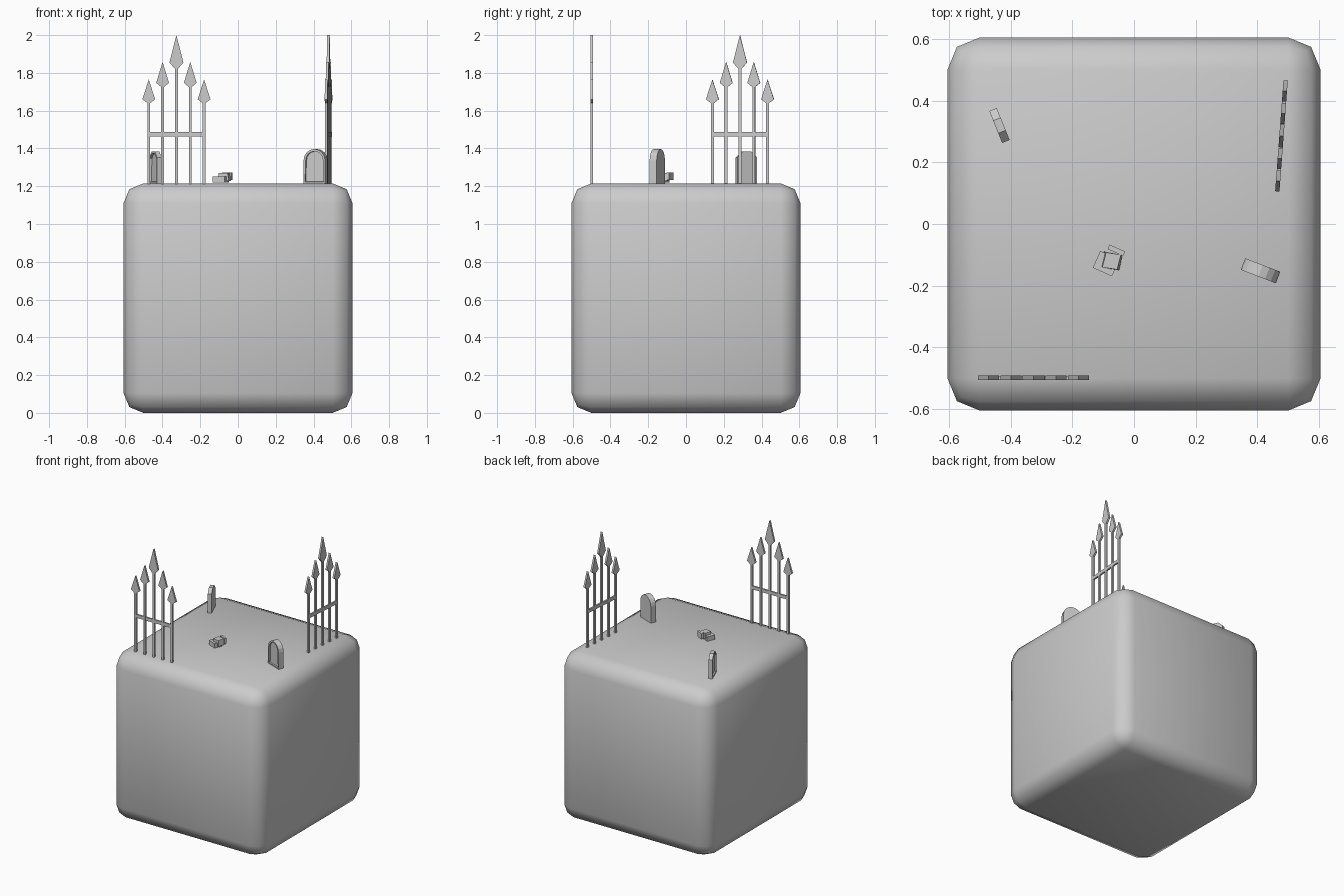
import bpy, bmesh
from math import sin, cos, pi, radians
from mathutils import Matrix

if "Cube" in bpy.data.objects:
    bpy.data.objects.remove(bpy.data.objects["Cube"])

TOP = 1.215


def finish(name, bm, loc=(0, 0, 0), angle=0):
    bmesh.ops.recalc_face_normals(bm, faces=bm.faces)
    me = bpy.data.meshes.new(name)
    bm.to_mesh(me)
    bm.free()
    ob = bpy.data.objects.new(name, me)
    bpy.context.collection.objects.link(ob)
    ob.location = loc
    ob.rotation_euler.z = radians(angle)
    return ob


def box(bm, center, size, rot=None):
    m = Matrix.Translation(center) @ (rot or Matrix()) @ Matrix.Diagonal((*size, 1))
    return bmesh.ops.create_cube(bm, size=1, matrix=m)["verts"]


def prism(bm, profile, thick):
    # extrude an x-z outline along y; returns the front face
    front = bm.faces.new([bm.verts.new((x, -thick / 2, z)) for x, z in profile])
    back = bm.faces.new([bm.verts.new((x, thick / 2, z)) for x, z in reversed(profile)])
    f, b = list(front.verts), list(back.verts)[::-1]
    for i in range(len(f)):
        j = (i + 1) % len(f)
        bm.faces.new((f[i], b[i], b[j], f[j]))
    return front


# Rounded ground block
bm = bmesh.new()
box(bm, (0, 0, TOP / 2), (1.212, 1.212, TOP))
bmesh.ops.bevel(bm, geom=bm.edges[:], offset=0.105, segments=2, profile=0.5, affect='EDGES')
for f in bm.faces:
    f.smooth = True
finish("ground_block", bm)


# Iron fence sections: five bars, one rail, flat spearheads
def fence(name, loc, angle):
    bm = bmesh.new()
    # tip, widest and base heights, half width
    spears = [(2.0, 1.855, 1.82, 0.037), (1.858, 1.747, 1.725, 0.034), (1.765, 1.66, 1.64, 0.034)]
    for i in range(-2, 3):
        tip, wide, base, w = spears[abs(i)]
        x = i * 0.0732
        box(bm, (x, 0, (TOP - 0.01 + base) / 2), (0.015, 0.014, base - TOP + 0.01))
        prism(bm, [(x - 0.007, base), (x + 0.007, base), (x + w, wide), (x, tip), (x - w, wide)], 0.014)
    box(bm, (0, 0, 1.475), (0.30, 0.012, 0.024))
    finish(name, bm, loc, angle)


fence("front_fence", (-0.326, -0.499, 0), 0)
fence("side_fence", (0.479, 0.286, 0), 85.7)


# Headstones with a recessed front panel
def headstone(name, profile, thick, loc, angle):
    bm = bmesh.new()
    front = prism(bm, profile, thick)
    bmesh.ops.recalc_face_normals(bm, faces=bm.faces)
    bmesh.ops.inset_region(bm, faces=[front], thickness=0.012, depth=0)
    bmesh.ops.inset_region(bm, faces=[front], thickness=0.001, depth=-0.01)
    finish(name, bm, loc, angle)


r = 0.061
arch = [(-r, 0), (r, 0)] + [(r * cos(pi * i / 8), 0.121 + r * sin(pi * i / 8)) for i in range(9)]
headstone("arched_headstone", arch, 0.04, (0.411, -0.152, TOP), -21)
clipped = [(-0.056, 0), (0.056, 0), (0.056, 0.138), (0.022, 0.169), (-0.022, 0.169), (-0.056, 0.138)]
headstone("clipped_headstone", clipped, 0.026, (-0.437, 0.32, TOP), -68)

# Small broken stone: base, tilted tapered chunk, rear slab
bm = bmesh.new()
box(bm, (-0.005, -0.015, 0.02), (0.068, 0.06, 0.032))
chunk = box(bm, (0.008, 0.0, 0.034), (0.06, 0.05, 0.042), Matrix.Rotation(radians(12), 4, 'Z'))
for v in chunk:
    if v.co.z > 0.04:
        v.co.x = 0.008 + (v.co.x - 0.008) * 0.8
box(bm, (0.008, 0.038, 0.038), (0.055, 0.016, 0.04))
finish("broken_stone", bm, (-0.08, -0.117, TOP), -24)
